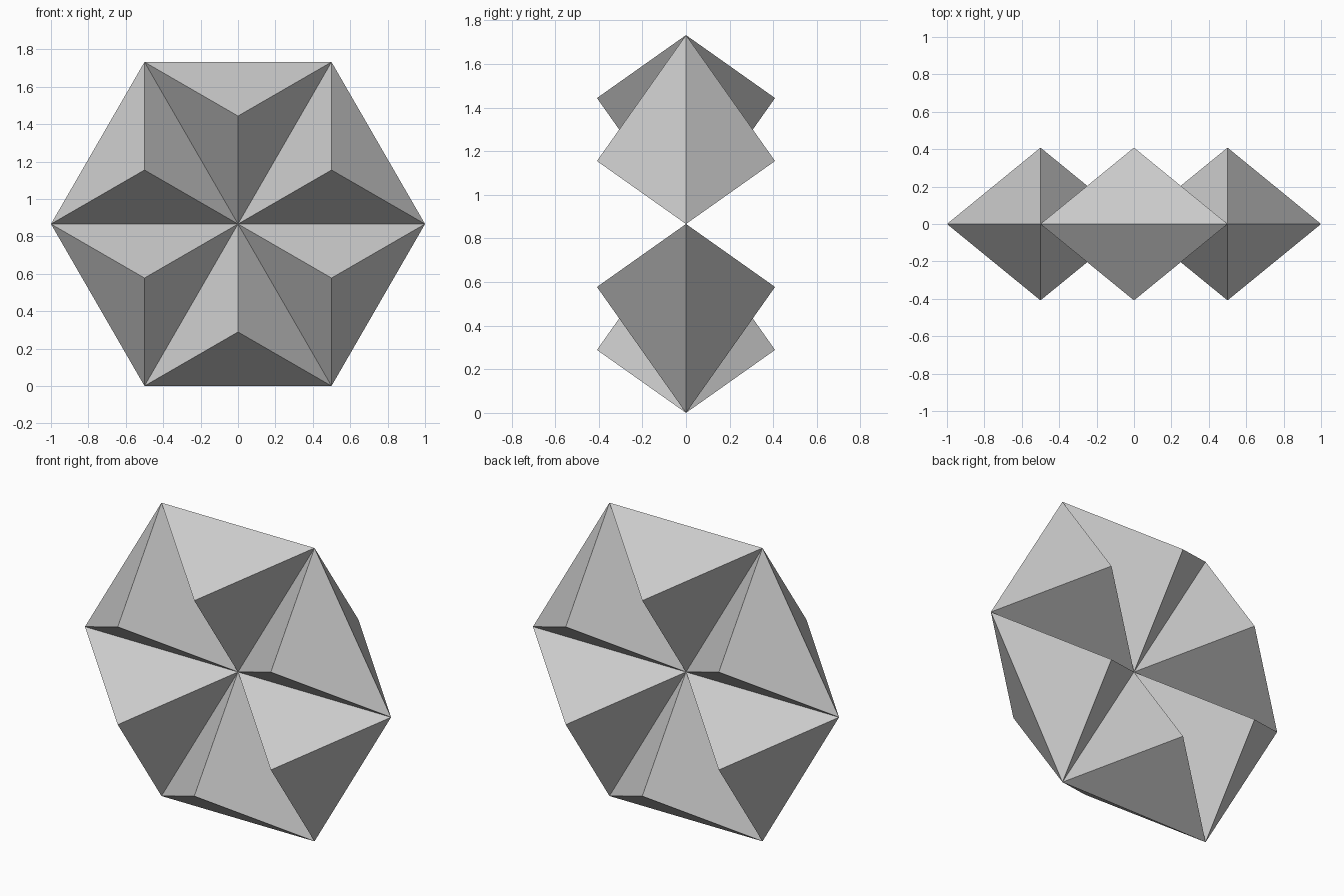
import bpy, bmesh
from math import sin, cos, pi, sqrt

if "Cube" in bpy.data.objects:
    bpy.data.objects.remove(bpy.data.objects["Cube"])

R = 1.0                  # hexagon radius and triangle edge
H = R * sqrt(3) / 2      # centre height of the ring
APEX_R = R / sqrt(3)     # distance of each triangle's centroid from the centre
APEX_Y = R / sqrt(6)     # apex offset to front and back


def polar(r, angle, y=0.0):
    return (r * cos(angle), y, H + r * sin(angle))


def bipyramid(name, angle):
    """Triangular wedge of the hexagon, raised to a point front and back."""
    bm = bmesh.new()
    base = [bm.verts.new((0, 0, H)),
            bm.verts.new(polar(R, angle)),
            bm.verts.new(polar(R, angle + pi / 3))]
    for side in (-1, 1):
        apex = bm.verts.new(polar(APEX_R, angle + pi / 6, side * APEX_Y))
        for i in range(3):
            bm.faces.new((base[i], base[(i + 1) % 3], apex))
    bmesh.ops.recalc_face_normals(bm, faces=bm.faces)
    mesh = bpy.data.meshes.new(name)
    bm.to_mesh(mesh)
    bm.free()
    obj = bpy.data.objects.new(name, mesh)
    bpy.context.collection.objects.link(obj)
    return obj


# Ring of six bipyramids meeting at the centre
for k in range(6):
    bipyramid(f"bipyramid_{k + 1}", k * pi / 3)
